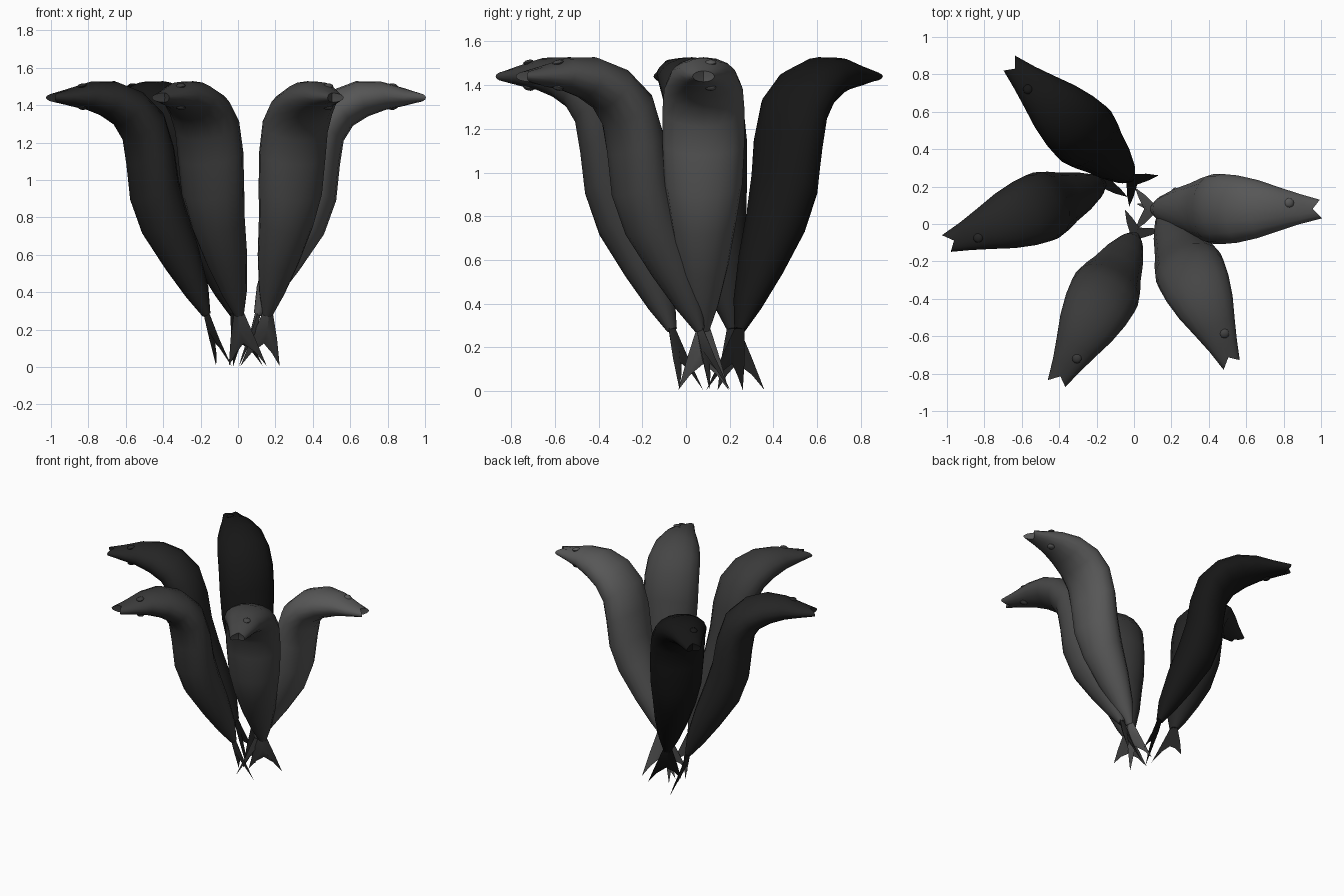
import bpy, bmesh
from math import sin, cos, pi, radians
from mathutils import Vector, Matrix

if "Cube" in bpy.data.objects:
    bpy.data.objects.remove(bpy.data.objects["Cube"])

SIDES = 16
# Body sections: inner edge (out, up), outer edge (out, up), half width
SECTIONS = [
    ((.075, .29), (.115, .27), .028),
    ((.09, .43), (.205, .37), .07),
    ((.15, .64), (.32, .52), .115),
    ((.22, .84), (.45, .71), .15),
    ((.27, 1.0), (.515, .89), .178),
    ((.30, 1.18), (.535, 1.08), .188),
    ((.36, 1.36), (.555, 1.21), .188),
    ((.48, 1.475), (.605, 1.29), .18),
    ((.62, 1.528), (.685, 1.34), .155),
    ((.76, 1.525), (.78, 1.375), .115),
    ((.88, 1.49), (.875, 1.395), .08),
    ((.945, 1.465), (.945, 1.415), .05),
]
# Base position (x, y), outward heading in degrees, shade of grey
FISH = [
    ("right", .01, .08, 0, .095),
    ("back", .05, .18, 136.5, .008),
    ("left", -.08, .25, 201, .018),
    ("front_left", .05, .02, 242, .042),
    ("front_right", .12, .15, -66, .06),
]


def finish(bm, name, place, mat, angle=50):
    bmesh.ops.recalc_face_normals(bm, faces=bm.faces)
    me = bpy.data.meshes.new(name)
    bm.to_mesh(me)
    bm.free()
    me.materials.append(mat)
    ob = bpy.data.objects.new(name, me)
    bpy.context.collection.objects.link(ob)
    ob.matrix_world = place
    bpy.ops.object.select_all(action='DESELECT')
    ob.select_set(True)
    bpy.context.view_layer.objects.active = ob
    bpy.ops.object.shade_smooth_by_angle(angle=radians(angle))
    return ob


def body(name, place, mat):
    bm = bmesh.new()
    rings = []
    for i, (a, b, w) in enumerate(SECTIONS):
        inner, outer = Vector((a[0], 0, a[1])), Vector((b[0], 0, b[1]))
        mid, half = (inner + outer) / 2, (inner - outer) / 2
        ring = []
        for k in range(SIDES):
            t = 2 * pi * k / SIDES
            p = mid + half * sin(t) + Vector((0, w * cos(t), 0))
            if i == len(SECTIONS) - 1:      # open jaws at the snout
                p.x += .05 * abs(cos(t)) - (.012 if cos(t) > 0 else 0) * abs(cos(t))
            ring.append(bm.verts.new(p))
        rings.append(ring)
    for r0, r1 in zip(rings, rings[1:]):
        for k in range(SIDES):
            j = (k + 1) % SIDES
            bm.faces.new((r0[k], r0[j], r1[j], r1[k]))
    bm.faces.new(rings[0])
    mouth = bm.verts.new((.94, 0, 1.44))
    for k in range(SIDES):
        bm.faces.new((rings[-1][k], rings[-1][(k + 1) % SIDES], mouth))
    return finish(bm, name, place, mat)


def tail(name, place, mat):
    # Forked tail: a thick root tapering to two points
    bm = bmesh.new()
    V = bm.verts.new
    th = .016
    root_f, root_b = V((.1 + th, 0, .30)), V((.1 - th, 0, .30))
    mid_f, mid_b = V((.075 + th, 0, .2)), V((.075 - th, 0, .2))
    notch = V((.045, 0, .125))
    for s in (1, -1):
        side = V((.095, s * .03, .29))
        edge = V((.05, s * .075, .15))
        tip = V((-.005, s * .115, .005))
        low = V((.015, s * .06, .075))
        for r, m in ((root_f, mid_f), (root_b, mid_b)):
            bm.faces.new((r, side, edge, m))
            bm.faces.new((m, edge, tip, low))
            bm.faces.new((m, low, notch))
    return finish(bm, name, place, mat, 40)


def eye(name, place, mat, side):
    # Low flattened dome on each flank of the head
    bm = bmesh.new()
    loc = (.82, .033, 1.503) if side > 0 else (.82, .033, 1.388)
    tilt = Matrix.Rotation(radians(13 * side), 4, 'Y')
    bmesh.ops.create_uvsphere(bm, u_segments=12, v_segments=6, radius=.026,
                              matrix=Matrix.Translation(loc) @ tilt @ Matrix.Diagonal((1, 1, .5, 1)))
    return finish(bm, name, place, mat)


for label, x, y, heading, shade in FISH:
    mat = bpy.data.materials.new("grey_" + label)
    mat.diffuse_color = (shade, shade, shade, 1)
    mat.use_nodes = True
    mat.node_tree.nodes["Principled BSDF"].inputs["Base Color"].default_value = mat.diffuse_color
    place = Matrix.Translation((x, y, 0)) @ Matrix.Rotation(radians(heading), 4, 'Z')
    body("fish_body_" + label, place, mat)
    tail("fish_tail_" + label, place, mat)
    eye("fish_upper_eye_" + label, place, mat, 1)
    eye("fish_lower_eye_" + label, place, mat, -1)
